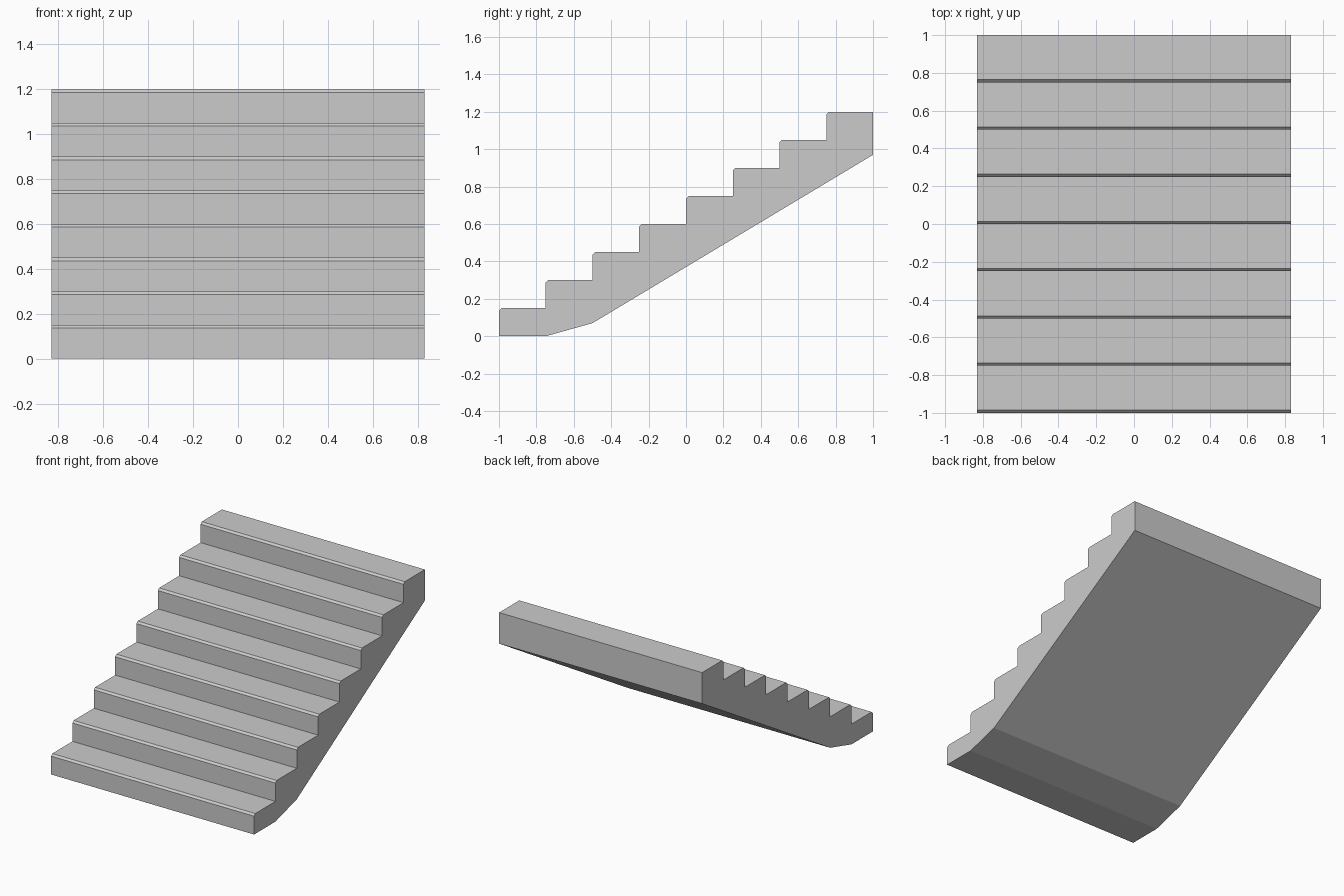
import bpy, bmesh

if "Cube" in bpy.data.objects:
    bpy.data.objects.remove(bpy.data.objects["Cube"])

HALF_WIDTH = 0.832
STEPS, TREAD, RISE = 8, 0.25, 0.15
CHAMFER = 0.014

# Side profile (y, z): chamfered steps going up, then the sloping underside
profile = []
for i in range(STEPS):
    y, z = -1 + i * TREAD, i * RISE
    profile += [(y, z),
                (y, z + RISE - CHAMFER),
                (y + CHAMFER, z + RISE)]
profile += [(1, STEPS * RISE), (1, 0.97), (-0.5, 0.07), (-0.75, 0)]

# Extrude the profile across the width of the flight
bm = bmesh.new()
face = bm.faces.new([bm.verts.new((-HALF_WIDTH, y, z)) for y, z in profile])
extruded = bmesh.ops.extrude_face_region(bm, geom=[face], use_keep_orig=True)["geom"]
moved = [v for v in extruded if isinstance(v, bmesh.types.BMVert)]
bmesh.ops.translate(bm, verts=moved, vec=(2 * HALF_WIDTH, 0, 0))
bmesh.ops.recalc_face_normals(bm, faces=bm.faces)

mesh = bpy.data.meshes.new("stair_flight")
bm.to_mesh(mesh)
bm.free()
stairs = bpy.data.objects.new("stair_flight", mesh)
bpy.context.collection.objects.link(stairs)
